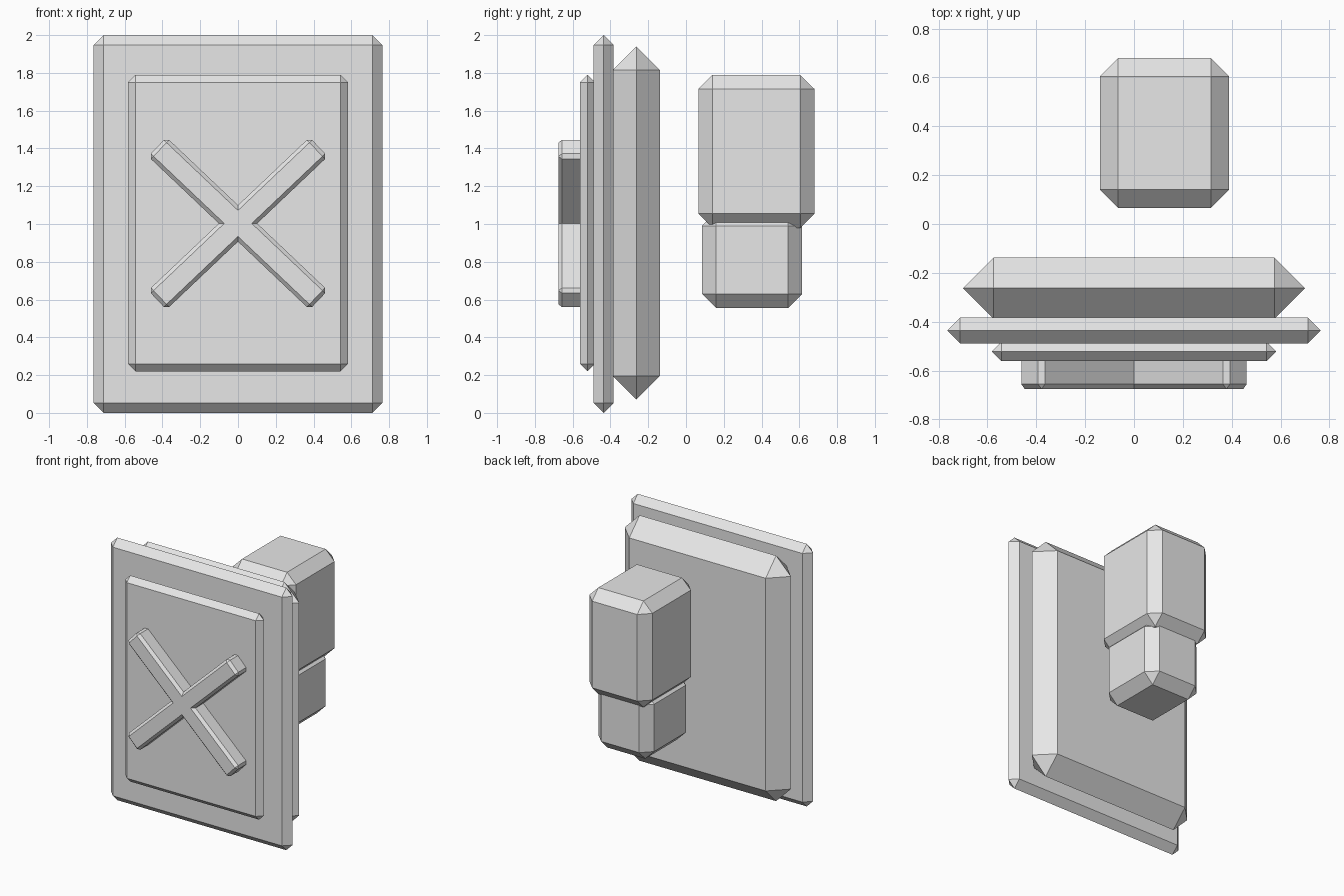
import bpy
import bmesh
from math import radians
from mathutils import Matrix, Vector

cube = bpy.data.objects.get("Cube")
if cube:
    bpy.data.objects.remove(cube, do_unlink=True)

# One plain grey for every part
grey = bpy.data.materials.new("light grey")
grey.use_nodes = True
grey.diffuse_color = (0.8, 0.8, 0.8, 1)
grey.node_tree.nodes["Principled BSDF"].inputs["Base Color"].default_value = (0.8, 0.8, 0.8, 1)


def chamfered_box(name, x, y, z, chamfer, tilt=0):
    """Flat-chamfered box from (min, max) ranges, tilted in the front plane."""
    ranges = (x, y, z)
    size = Vector([hi - lo for lo, hi in ranges])
    centre = Vector([(lo + hi) / 2 for lo, hi in ranges])
    bm = bmesh.new()
    bmesh.ops.create_cube(bm, size=1, matrix=Matrix.Diagonal(size).to_4x4())
    bmesh.ops.bevel(bm, geom=bm.edges[:], offset=min(chamfer, min(size) / 2),
                    segments=1, affect='EDGES', clamp_overlap=True)
    # Fuse the rims of slabs whose chamfers meet in a ridge
    bmesh.ops.remove_doubles(bm, verts=bm.verts[:], dist=0.001)
    bmesh.ops.recalc_face_normals(bm, faces=bm.faces[:])
    mesh = bpy.data.meshes.new(name)
    bm.to_mesh(mesh)
    bm.free()
    mesh.materials.append(grey)
    obj = bpy.data.objects.new(name, mesh)
    obj.location = centre
    obj.rotation_euler.y = radians(tilt)
    bpy.context.collection.objects.link(obj)
    return obj


def mirrored(half):
    return (-half, half)


# Layered door panels, ridged all round
chamfered_box("rear_slab", mirrored(0.70), (-0.388, -0.138), (0.07, 1.94), 0.125)
chamfered_box("main_panel", mirrored(0.765), (-0.489, -0.383), (0, 2), 0.053)
chamfered_box("front_panel", mirrored(0.583), (-0.562, -0.482), (0.22, 1.79), 0.04)

# Crossed bars on the front
for side, tilt in (("right", 43.5), ("left", -43.5)):
    chamfered_box(f"cross_bar_{side}", mirrored(0.589), (-0.676, -0.52),
                  (0.933, 1.073), 0.02, tilt)

# Two stacked blocks behind
chamfered_box("upper_block", (-0.14, 0.39), (0.066, 0.68), (0.98, 1.79), 0.075)
chamfered_box("lower_block", (-0.11, 0.36), (0.085, 0.615), (0.555, 1.065), 0.075)
